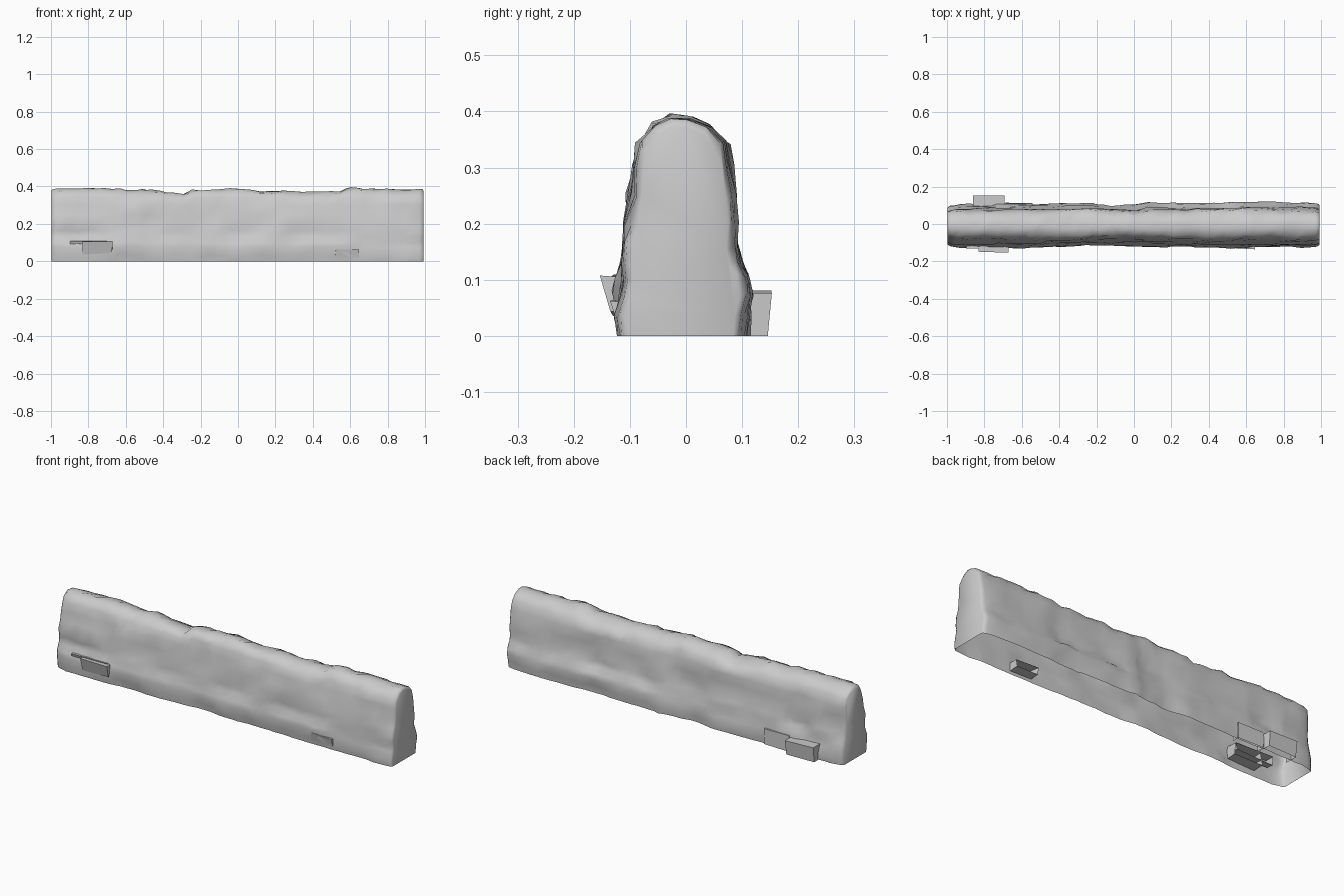
import bpy, bmesh, random
from math import radians
from mathutils import Vector

if "Cube" in bpy.data.objects:
    bpy.data.objects.remove(bpy.data.objects["Cube"])

random.seed(11)

# Average cross-section (y, z), front foot over the crest to back foot
PROFILE = [(-.112, 0), (-.118, .035), (-.120, .075), (-.116, .102), (-.106, .13), (-.103, .165),
           (-.100, .20), (-.095, .25), (-.087, .30), (-.078, .345), (-.060, .374),
           (-.027, .388), (.008, .385), (.042, .372), (.064, .345), (.074, .30),
           (.078, .25), (.081, .20), (.085, .16), (.091, .13), (.100, .107), (.107, .075),
           (.106, .035), (.102, 0)]
# Plan-view drift of the front and back faces, and the crest height, along x
FRONT = [(-1, .005), (-.6, .004), (-.2, -.008), (.1, -.004), (.5, .008), (1, .0)]
BACK = [(-1, -.004), (-.6, .0), (-.24, .003), (-.1, -.007), (.03, -.005), (.06, .008),
        (.3, .002), (.4, .0), (.9, .009), (1, .003)]
CREST = [(-1, .0), (-.8, .002), (-.6, .0), (-.57, -.02), (-.54, .0), (-.45, -.006), (-.39, -.014),
         (-.3, -.032), (-.28, -.008), (0, .0), (.1, -.014), (.3, -.008), (.36, -.022),
         (.4, -.008), (.5, -.016), (.56, -.01), (.6, .009), (.7, -.002), (1, .0)]


def sample(table, x):
    for (a, va), (b, vb) in zip(table, table[1:]):
        if x <= b:
            return va + (vb - va) * max(0, x - a) / (b - a)
    return table[-1][1]


def finish(bm, name, angle):
    bmesh.ops.recalc_face_normals(bm, faces=bm.faces)
    me = bpy.data.meshes.new(name)
    bm.to_mesh(me)
    bm.free()
    ob = bpy.data.objects.new(name, me)
    bpy.context.collection.objects.link(ob)
    bpy.ops.object.select_all(action='DESELECT')
    bpy.context.view_layer.objects.active = ob
    ob.select_set(True)
    bpy.ops.object.shade_smooth_by_angle(angle=radians(angle))


# Each stone of the dry courses gets its own depth
stone_depth = {}


def course_depth(x, z, side):
    row = int(z / .058)
    col = int((x + 2 + row * .073) / .15)
    return stone_depth.setdefault((side, row, col), random.uniform(-.007, .008))


# Wall body: rough stone courses lofted along x, open underneath
bm = bmesh.new()
rings = []
xs = [-.997, -.985, -.965] + [-.93 + 1.86 * i / 44 for i in range(45)] + [.97, .987, .993]
for k, x in enumerate(xs):
    edge = min(k, len(xs) - 1 - k)
    squeeze = (.86, .94, .98)[edge] if edge < 3 else 1
    ring = []
    for y, z in PROFILE:
        front = y < -.03
        drift = -sample(FRONT, x) if front else sample(BACK, x)
        side = min(1, max(0, (.375 - z) / .03))
        bulge = course_depth(x, z, front) + random.uniform(-.002, .002)
        py = (y + side * (drift + (-bulge if front else bulge))) * squeeze
        px, pz = x, z
        if z > .33:
            pz += sample(CREST, x) * min(1, (z - .31) / .06) + random.uniform(-.006, .005)
            py += random.uniform(-.006, .006)
            if edge < 2:
                pz -= (.012, .004)[edge]
        elif z > 0:
            pz += random.uniform(-.006, .006)
        if edge >= 3:
            px += random.uniform(-.014, .014)
        ring.append(bm.verts.new((px, py, pz)))
    rings.append(ring)
for a, b in zip(rings, rings[1:]):
    for j in range(len(PROFILE) - 1):
        bm.faces.new((a[j], b[j], b[j + 1], a[j + 1]))
bm.faces.new(rings[0])
bm.faces.new(rings[-1])
finish(bm, "stone_wall", 75)


def stone(name, x0, x1, y0, y1, z0, z1, jitter=.006, skew=0):
    """A roughly squared stone sunk into the wall; skew tucks its lower edge in."""
    bm = bmesh.new()
    bmesh.ops.create_cube(bm, size=1)
    for v in bm.verts:
        low, out = v.co.z < 0, v.co.y * (y0 + y1) > 0
        y = y0 if v.co.y < 0 else y1
        if low and out:
            y -= skew * (1 if y > 0 else -1)
        v.co = Vector((x0 if v.co.x < 0 else x1, y, z0 if low else z1))
        v.co += Vector([random.uniform(-jitter, jitter) for _ in range(3)])
        v.co.z = 0 if low and z0 == 0 else max(0, v.co.z)
    if z0 == 0:  # standing stones are open underneath, like the wall
        bm.faces.ensure_lookup_table()
        base = [f for f in bm.faces if all(v.co.z < .001 for v in f.verts)]
        bmesh.ops.delete(bm, geom=base, context='FACES_ONLY')
    # remove the hidden face inside the wall
    hidden = [f for f in bm.faces if all(abs(v.co.y) < .085 for v in f.verts)]
    bmesh.ops.delete(bm, geom=hidden, context='FACES_ONLY')
    finish(bm, name, 50)


# Protruding footing stones
stone("back_footing_stone", -.86, -.695, .07, .152, 0, .079, .003, .009)
stone("back_low_stone", -.69, -.54, .07, .112, 0, .085, .003)
stone("front_footing_stone", -.83, -.675, -.149, -.07, .04, .103, .006, .018)
stone("front_ledge_stone", -.90, -.68, -.128, -.07, .07, .108, .004, .012)
stone("front_right_stone", .52, .65, -.132, -.07, .02, .062, .004, .008)

# Squared end stone with a flat top at the back right corner
stone("end_stone", .94, .990, .03, .077, .14, .312, .002)
